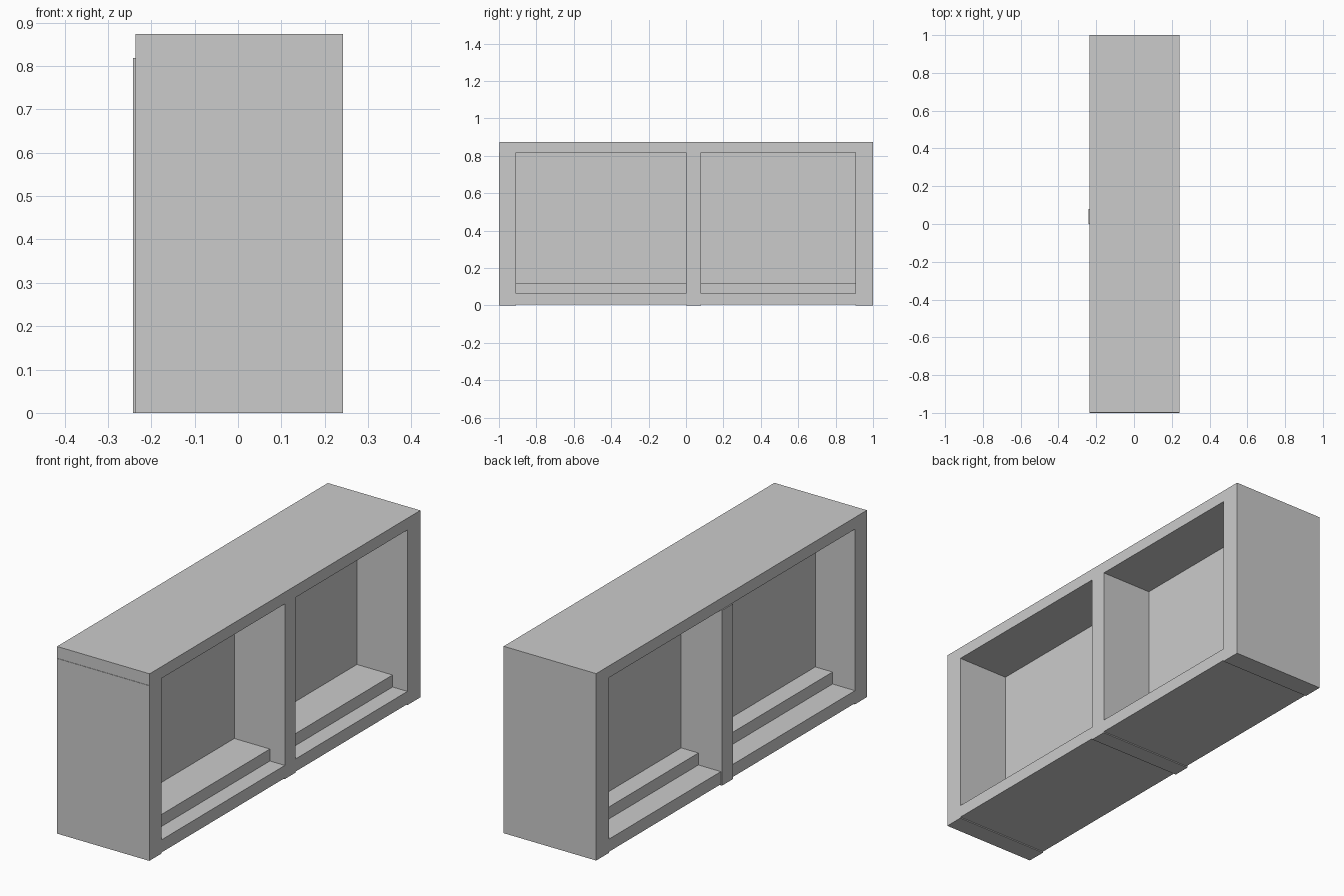
import bpy

if "Cube" in bpy.data.objects:
    bpy.data.objects.remove(bpy.data.objects["Cube"])


def box(name, x, y, z):
    """Axis-aligned box from (min, max) ranges."""
    bpy.ops.mesh.primitive_cube_add(
        size=1, location=[(a + b) / 2 for a, b in (x, y, z)])
    ob = bpy.context.object
    ob.name = name
    ob.scale = [b - a for a, b in (x, y, z)]
    bpy.ops.object.transform_apply(location=False, rotation=False, scale=True)
    return ob


DEPTH = (-0.236, 0.242)
BAYS = {"front": (-0.91, 0.0), "rear": (0.08, 0.905)}

# Outer frame
box("top_slab", DEPTH, (-0.998, 1.0), (0.818, 0.873))
box("front_side", DEPTH, (-1.0, -0.91), (0, 0.818))
box("rear_side", DEPTH, (0.905, 1.0), (0, 0.818))

# Central divider, slightly proud of the frame on the left
box("divider", (-0.242, 0.242), (0.0, 0.08), (0, 0.818))

# Each bay: bottom rail, raised ledge and thin middle panel
for side, y in BAYS.items():
    box(side + "_bottom", DEPTH, y, (0.005, 0.064))
    box(side + "_ledge", (-0.12, 0.165), y, (0.064, 0.12))
    box(side + "_panel", (-0.031, -0.019), y, (0.12, 0.818))
